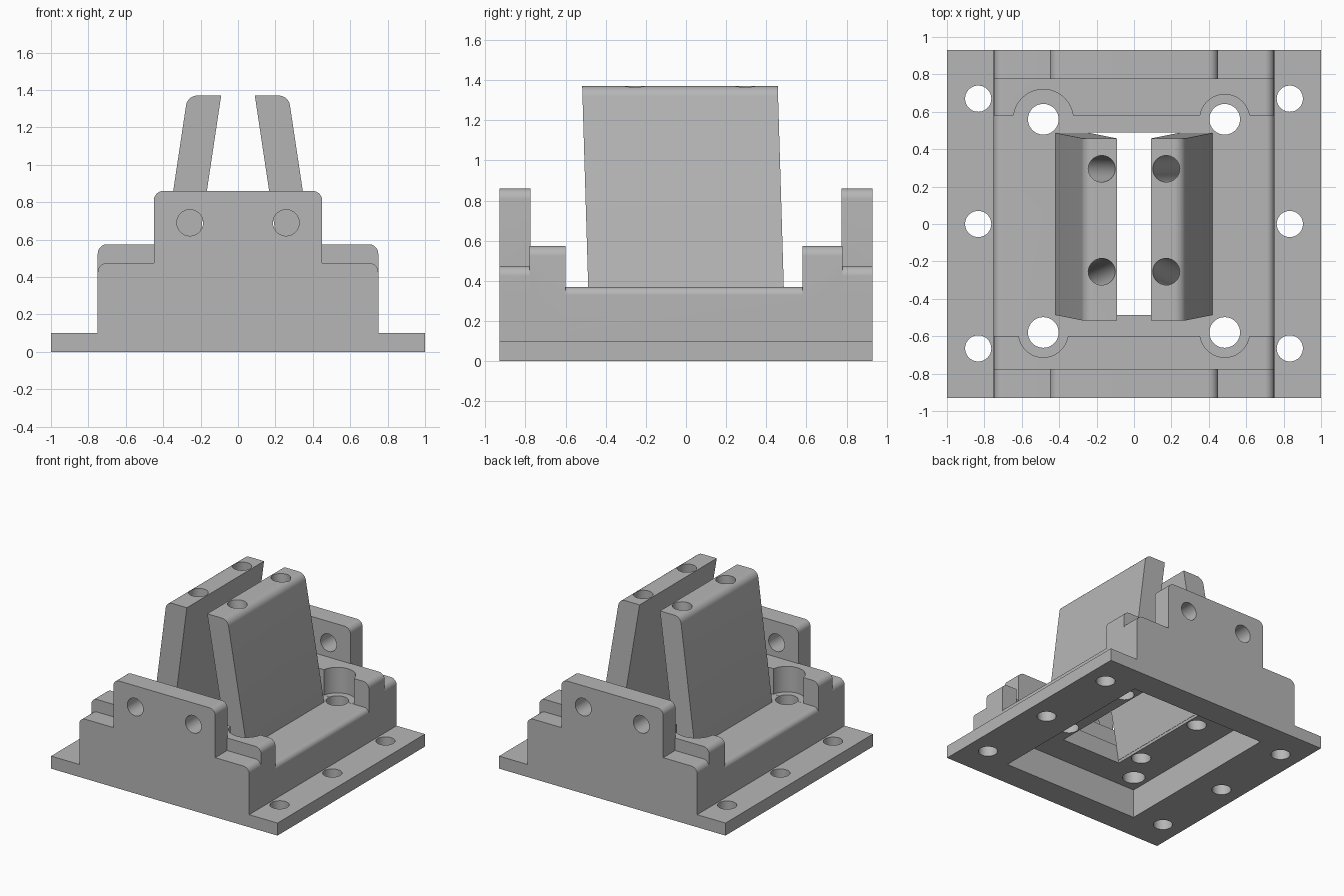
import bpy, bmesh, math
from mathutils import Vector

cube = bpy.data.objects.get("Cube")
if cube:
    bpy.data.objects.remove(cube, do_unlink=True)

grey = bpy.data.materials.new("mid grey")
grey.use_nodes = True
COLOUR = (0.47, 0.47, 0.47, 1)
grey.diffuse_color = COLOUR
grey.node_tree.nodes["Principled BSDF"].inputs["Base Color"].default_value = COLOUR


def finish(name, bm):
    bmesh.ops.recalc_face_normals(bm, faces=bm.faces)
    mesh = bpy.data.meshes.new(name)
    bm.to_mesh(mesh)
    bm.free()
    mesh.materials.append(grey)
    obj = bpy.data.objects.new(name, mesh)
    bpy.context.collection.objects.link(obj)
    return obj


def rounded(points, steps=8):
    """Turn (x, z, radius) corners into an outline with right-angle-like fillets."""
    out = []
    n = len(points)
    for i, (x, z, r) in enumerate(points):
        p = Vector((x, z))
        if r == 0:
            out.append(p)
            continue
        a = (Vector(points[i - 1][:2]) - p).normalized()
        b = (Vector(points[(i + 1) % n][:2]) - p).normalized()
        half = a.angle(b) / 2
        centre = p + (a + b).normalized() * r / math.sin(half)
        start = p + a * r / math.tan(half) - centre
        end = p + b * r / math.tan(half) - centre
        for k in range(steps + 1):
            d = start.lerp(end, k / steps).normalized() * r
            out.append(centre + d)
    return out


def prism(name, corners, y0, y1, lean=0.0):
    """Extrude an x-z outline along y; lean shifts y with height above the floor."""
    outline = rounded(corners)
    bm = bmesh.new()
    rings = [[bm.verts.new((p.x, y + lean * (p.y - FLOOR), p.y)) for p in outline]
             for y in (y0, y1)]
    n = len(outline)
    bm.faces.new(rings[0])
    bm.faces.new(rings[1])
    for i in range(n):
        j = (i + 1) % n
        bm.faces.new((rings[0][i], rings[0][j], rings[1][j], rings[1][i]))
    return finish(name, bm)


def both(half):
    """Mirror a right-hand half outline, listed from bottom to top."""
    return half + [(-x, z, r) for x, z, r in reversed(half)]


def rod(name, start, end, radius):
    start, end = Vector(start), Vector(end)
    axis = end - start
    bm = bmesh.new()
    bmesh.ops.create_cone(bm, cap_ends=True, segments=40, radius1=radius,
                          radius2=radius, depth=axis.length)
    bmesh.ops.rotate(bm, verts=bm.verts,
                     matrix=Vector((0, 0, 1)).rotation_difference(axis).to_matrix())
    bmesh.ops.translate(bm, verts=bm.verts, vec=(start + end) / 2)
    return finish(name, bm)


def boolean(obj, tools, operation):
    bpy.context.view_layer.objects.active = obj
    for tool in tools:
        tool.hide_render = True
        mod = obj.modifiers.new("cut", 'BOOLEAN')
        mod.operation = operation
        mod.solver = 'EXACT'
        mod.object = tool
        bpy.ops.object.modifier_apply(modifier=mod.name)


def discard(tools):
    for tool in tools:
        bpy.data.objects.remove(tool, do_unlink=True)


FLOOR, CEILING, TOP = 0.37, 0.23, 1.37
SLOPE, LEAN = 0.15, -0.03

# Flanged base with rounded floor edges
housing = prism("base_housing", both([(1, 0, 0), (1, 0.1, 0), (0.75, 0.1, 0),
                                      (0.75, FLOOR, 0.04)]), -0.93, 0.93)

# Inner steps and taller end walls
step = both([(0.75, 0.2, 0), (0.75, 0.575, 0.05)])
wall = both([(0.75, 0.2, 0), (0.75, 0.475, 0.05), (0.45, 0.475, 0), (0.45, 0.86, 0.05)])
blocks = [prism("front_step", step, -0.78, -0.60), prism("back_step", step, 0.58, 0.78),
          prism("front_wall", wall, -0.93, -0.775), prism("back_wall", wall, 0.775, 0.93)]
boolean(housing, blocks, 'UNION')
discard(blocks)

# Underside recess and tapered central slot
def inner_x(z):
    return 0.09 + SLOPE * (TOP - z)

cutters = [
    prism("recess_cutter", both([(0.6, -0.1, 0), (0.6, CEILING, 0)]), -0.72, 0.72),
    prism("slot_cutter", both([(inner_x(0.15) + 0.002, 0.15, 0),
                               (inner_x(0.45) + 0.002, 0.45, 0)]), -0.487, 0.488)]

# Mounting holes in the flanges, wall holes and counterbored corner holes
for s in (-1, 1):
    for y in (-0.665, 0, 0.67):
        cutters.append(rod("flange_hole", (s * 0.833, y, -0.1), (s * 0.833, y, 0.3), 0.07))
    cutters.append(rod("wall_hole", (s * 0.257, -1.1, 0.69), (s * 0.257, -0.7, 0.69), 0.07))
    cutters.append(rod("wall_hole", (s * 0.257, 0.7, 0.69), (s * 0.257, 1.1, 0.69), 0.07))
    for y in (-0.58, 0.56):
        radius = 0.16 if (s < 0 and y > 0) else 0.133
        cutters.append(rod("counterbore", (s * 0.485, y, FLOOR + 0.001),
                           (s * 0.485, y, 0.75), radius))
        cutters.append(rod("corner_hole", (s * 0.485, y, 0.1), (s * 0.485, y, 0.8), 0.082))

# Slanted bores that run down through the jaws and the floor
bores = {-1: [], 1: []}
for s in (-1, 1):
    for y_top, y_low in ((0.295, 0.30), (-0.255, -0.33)):
        top, low = Vector((s * 0.172, y_top, TOP)), Vector((s * 0.345, y_low, CEILING))
        d = (top - low) * 0.1
        bores[s].append(rod("jaw_bore", low - d, top + d, 0.071))

boolean(housing, cutters + bores[-1] + bores[1], 'DIFFERENCE')

# Pair of jaws leaning towards each other
jaws = []
for s, name in ((1, "left_jaw"), (-1, "right_jaw")):
    z0 = 0.25
    corners = [(inner_x(z0), z0, 0), (inner_x(z0) + 0.18, z0, 0),
               (inner_x(TOP) + 0.18, TOP, 0.06), (inner_x(TOP), TOP, 0)]
    jaw = prism(name, [(s * x, z, r) for x, z, r in corners], -0.487, 0.487, LEAN)
    boolean(jaw, bores[s], 'DIFFERENCE')
    jaws.append(jaw)

discard(cutters + bores[-1] + bores[1])

# Smooth rounded edges and bores, keep corners sharp
bpy.ops.object.select_all(action='DESELECT')
for obj in [housing] + jaws:
    obj.select_set(True)
bpy.context.view_layer.objects.active = housing
bpy.ops.object.shade_smooth_by_angle(angle=math.radians(30))
